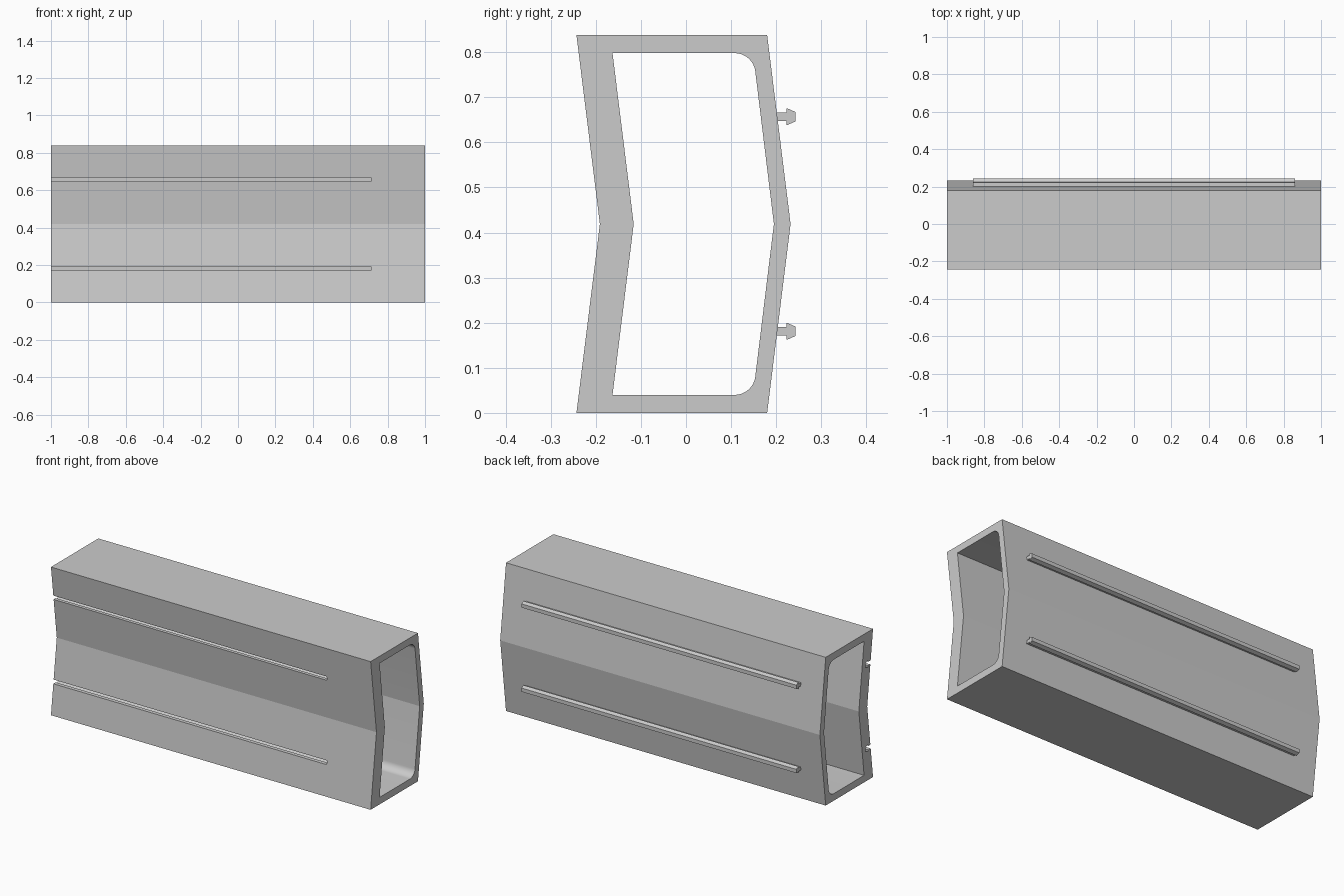
import bpy, bmesh, math

if "Cube" in bpy.data.objects:
    bpy.data.objects.remove(bpy.data.objects["Cube"])

HEIGHT = 0.838
MID = HEIGHT / 2
RAIL_Z = (0.181, HEIGHT - 0.181)


def prism(name, profile, x0, x1):
    """Extrude a closed (y, z) profile along x."""
    bm = bmesh.new()
    face = bm.faces.new([bm.verts.new((x0, y, z)) for y, z in profile])
    new = bmesh.ops.extrude_face_region(bm, geom=[face])["geom"]
    verts = [v for v in new if isinstance(v, bmesh.types.BMVert)]
    bmesh.ops.translate(bm, verts=verts, vec=(x1 - x0, 0, 0))
    bmesh.ops.recalc_face_normals(bm, faces=bm.faces)
    mesh = bpy.data.meshes.new(name)
    bm.to_mesh(mesh)
    bm.free()
    obj = bpy.data.objects.new(name, mesh)
    bpy.context.collection.objects.link(obj)
    return obj


def mirrored(half, centre):
    """Close a half profile by mirroring it across z = centre."""
    return half + [(y, 2 * centre - z) for y, z in reversed(half)]


def tongue(y0, y1, y2, y3, z, neck, head, tip):
    """Arrow-headed rail section, from root y0 to tip y3."""
    half = [(y0, z - neck), (y1, z - neck), (y2, z - head), (y3, z - tip)]
    return mirrored(half, z)


def cut(target, cutter):
    mod = target.modifiers.new("cut", "BOOLEAN")
    mod.operation = "DIFFERENCE"
    mod.solver = "EXACT"
    mod.object = cutter
    bpy.ops.object.select_all(action="DESELECT")
    bpy.context.view_layer.objects.active = target
    target.select_set(True)
    bpy.ops.object.modifier_apply(modifier=mod.name)
    bpy.data.objects.remove(cutter)


# Chevron-sided outer block
body = prism("hollow_block", [
    (-0.243, 0), (0.18, 0), (0.232, MID), (0.18, HEIGHT),
    (-0.243, HEIGHT), (-0.191, MID)], -1, 1)

# Hollow core with rounded back corners
slope = math.atan2(0.052, MID)
radius, cy, cz = 0.046, 0.108, 0.086
arc = []
for i in range(13):
    a = -math.pi / 2 + (math.pi / 2 - slope) * i / 12
    arc.append((cy + radius * math.cos(a), cz + radius * math.sin(a)))
lower = [(-0.163, 0.04)] + arc
upper = [(y, HEIGHT - z) for y, z in reversed(lower)]
cut(body, prism("core_cutter", lower + [(0.195, MID)] + upper + [(-0.116, MID)], -1.1, 1.1))

# Grooves open at the left end, on the front
for z in RAIL_Z:
    cut(body, prism("groove_cutter",
                    tongue(-0.27, -0.2, -0.199, -0.177, z, 0.0113, 0.021, 0.0125),
                    -1.1, 0.71))

# Matching rails on the back
rails = [prism(name, tongue(0.195, 0.223, 0.2235, 0.243, z, 0.0095, 0.019, 0.0105),
               -0.86, 0.86)
         for name, z in zip(("lower_rail", "upper_rail"), RAIL_Z)]

# Smooth only the rounded core corners
bpy.ops.object.select_all(action="DESELECT")
body.select_set(True)
bpy.context.view_layer.objects.active = body
bpy.ops.object.shade_smooth_by_angle(angle=math.radians(12))
